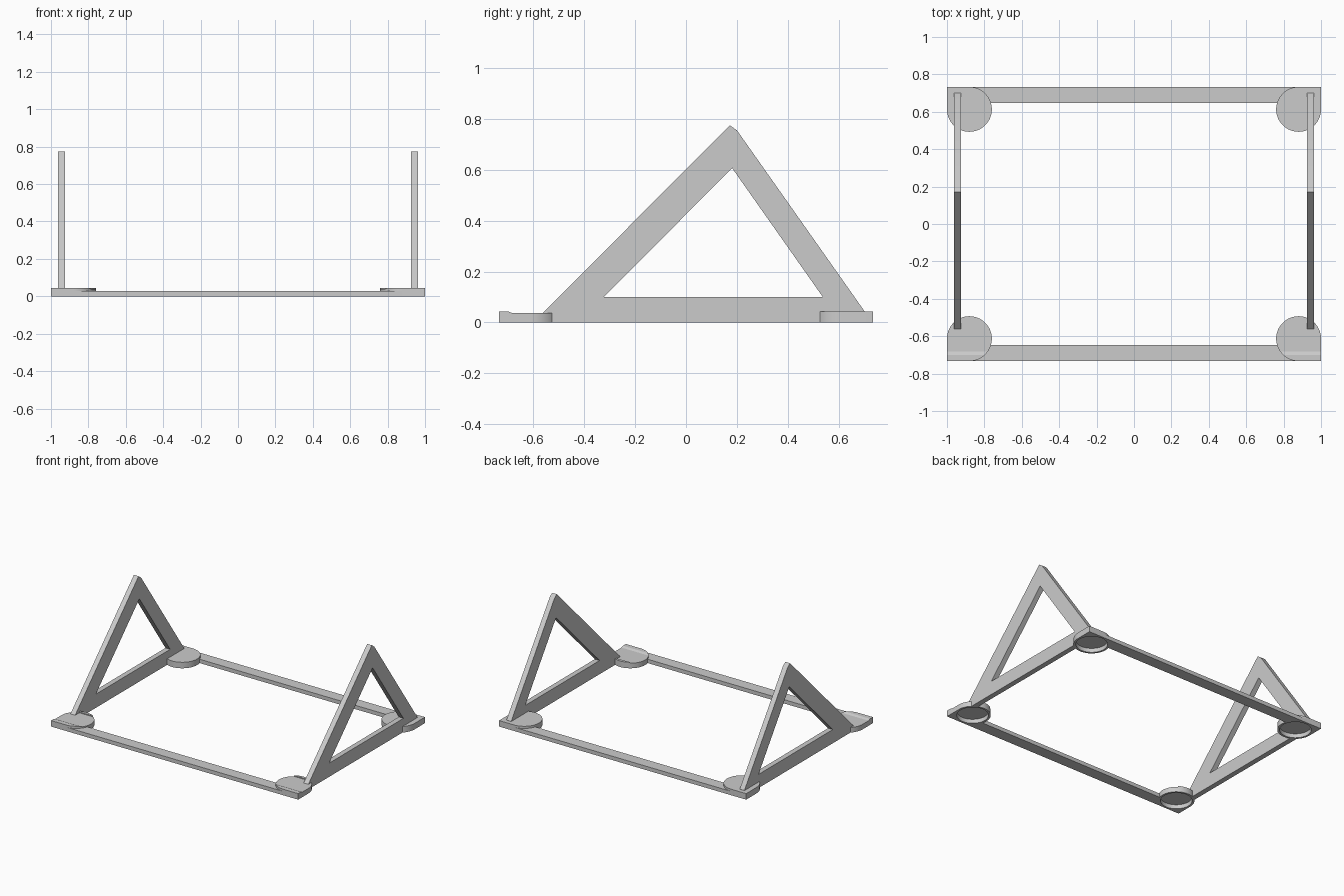
import bpy, bmesh
from math import cos, sin, pi
from mathutils import Vector

cube = bpy.data.objects.get("Cube")
if cube:
    bpy.data.objects.remove(cube, do_unlink=True)

grey = bpy.data.materials.new("light grey")
grey.use_nodes = True
grey.diffuse_color = (0.6, 0.6, 0.6, 1)
grey.node_tree.nodes["Principled BSDF"].inputs["Base Color"].default_value = (0.6, 0.6, 0.6, 1)

HALF_DEPTH = 0.733
FOOT_R = 0.12
FOOT_X, FOOT_Y = 1 - FOOT_R, HALF_DEPTH - FOOT_R
POCKET_R, POCKET_DEPTH = 0.105, 0.03


def prism(name, profile, axis, lo, hi):
    """Extrude a 2D outline along x (profile in y, z) or z (profile in x, y)."""
    bm = bmesh.new()
    place = (lambda a, b: (lo, a, b)) if axis == "x" else (lambda a, b: (a, b, lo))
    face = bm.faces.new([bm.verts.new(place(a, b)) for a, b in profile])
    ext = bmesh.ops.extrude_face_region(bm, geom=[face])
    step = Vector((hi - lo, 0, 0)) if axis == "x" else Vector((0, 0, hi - lo))
    bmesh.ops.translate(bm, vec=step, verts=[v for v in ext["geom"] if isinstance(v, bmesh.types.BMVert)])
    bmesh.ops.recalc_face_normals(bm, faces=bm.faces)
    mesh = bpy.data.meshes.new(name)
    bm.to_mesh(mesh)
    bm.free()
    mesh.materials.append(grey)
    obj = bpy.data.objects.new(name, mesh)
    bpy.context.collection.objects.link(obj)
    return obj


def cut(obj, cutter):
    """Subtract the cutter, then discard it."""
    mod = obj.modifiers.new("cut", "BOOLEAN")
    mod.operation, mod.solver, mod.object = "DIFFERENCE", "EXACT", cutter
    bpy.context.view_layer.objects.active = obj
    bpy.ops.object.modifier_apply(modifier=mod.name)
    bpy.data.objects.remove(cutter, do_unlink=True)


def arc(cx, cy, r, start, end, n):
    return [(cx + r * cos(start + (end - start) * i / n),
             cy + r * sin(start + (end - start) * i / n)) for i in range(n + 1)]


def pocket(sx, sy):
    ring = arc(sx * FOOT_X, sy * FOOT_Y, POCKET_R, 0, 2 * pi, 64)[:-1]
    return prism("pocket_cutter", ring, "z", -0.05, POCKET_DEPTH)


parts = []

# Corner feet: a disc squared off at the outer corner, hollow underneath
for sx, side in ((1, "left"), (-1, "right")):
    for sy, end in ((-1, "front"), (1, "back")):
        outline = arc(FOOT_X, FOOT_Y, FOOT_R, pi / 2, 2 * pi, 48) + [(1, HALF_DEPTH)]
        foot = prism(f"{end}_{side}_foot", [(sx * x, sy * y) for x, y in outline], "z", 0, 0.044)
        cut(foot, pocket(sx, sy))
        if sy < 0:
            # Shallow groove across the top of the front feet
            groove = [(-0.71, 0.048), (-0.682, 0.037), (-0.514, 0.037), (-0.514, 0.048)]
            cut(foot, prism("groove_cutter", groove, "x", *sorted((sx * 0.7, sx * 1.1))))
        parts.append(foot)

# Cross bars joining the feet
for sy, end in ((-1, "front"), (1, "back")):
    inner, outer = sy * 0.648, sy * HALF_DEPTH
    bar = prism(f"{end}_cross_bar",
                [(-FOOT_X, inner), (FOOT_X, inner), (FOOT_X, outer), (-FOOT_X, outer)], "z", 0, 0.028)
    for sx in (1, -1):
        cut(bar, pocket(sx, sy))
    parts.append(bar)

# Triangular side frames with an open centre
frame_outline = [(-0.562, 0), (0.70, 0), (0.70, 0.045), (0.20, 0.754), (0.172, 0.774), (-0.562, 0.037)]
opening = [(-0.322, 0.1), (0.537, 0.1), (0.181, 0.606)]
for sx, side in ((1, "left"), (-1, "right")):
    frame = prism(f"{side}_side_frame", frame_outline, "x", *sorted((sx * 0.925, sx * 0.963)))
    cut(frame, prism("opening_cutter", opening, "x", *sorted((sx * 0.85, sx * 1.05))))
    for sy in (1, -1):
        cut(frame, pocket(sx, sy))
    parts.append(frame)

# Smooth the round walls, keep the edges sharp
bpy.ops.object.select_all(action="DESELECT")
for part in parts:
    part.select_set(True)
bpy.context.view_layer.objects.active = parts[0]
bpy.ops.object.shade_smooth_by_angle(angle=pi / 9)
